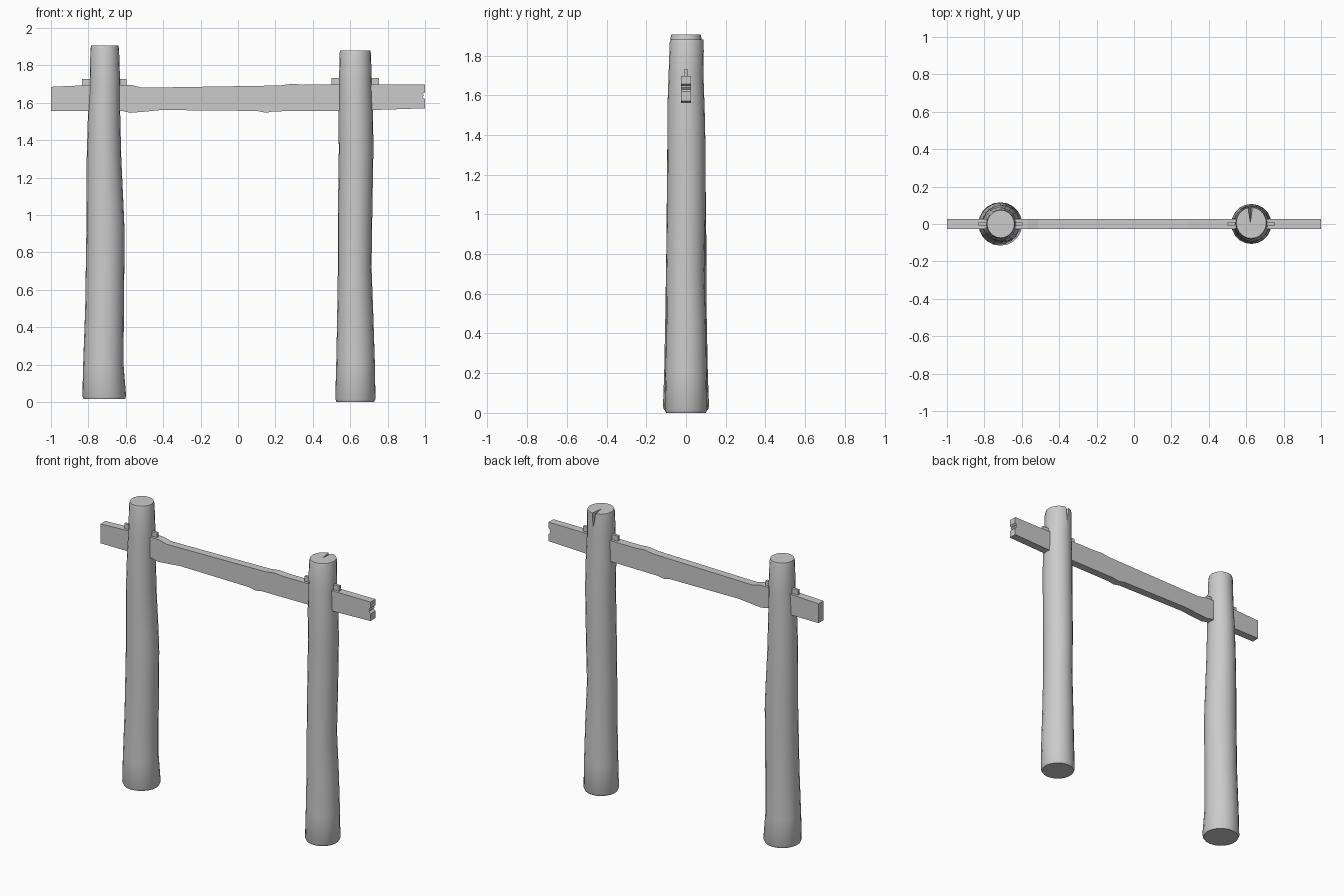
import bpy, bmesh, math
from mathutils import Vector

if "Cube" in bpy.data.objects:
    bpy.data.objects.remove(bpy.data.objects["Cube"])

SIDES = 20


def finish(name, bm, smooth=False):
    bmesh.ops.recalc_face_normals(bm, faces=bm.faces)
    me = bpy.data.meshes.new(name)
    bm.to_mesh(me)
    bm.free()
    ob = bpy.data.objects.new(name, me)
    bpy.context.collection.objects.link(ob)
    bpy.ops.object.select_all(action='DESELECT')
    bpy.context.view_layer.objects.active = ob
    ob.select_set(True)
    if smooth:
        bpy.ops.object.shade_smooth_by_angle(angle=math.radians(35))
    return ob


def log_post(name, rings):
    """Loft rings of (z, left x, right x, y centre, y radius) into a capped log."""
    bm = bmesh.new()
    loops = []
    for z, x0, x1, cy, ry in rings:
        loop = []
        for i in range(SIDES):
            a = math.tau * i / SIDES
            loop.append(bm.verts.new(((x0 + x1) / 2 + (x1 - x0) / 2 * math.cos(a),
                                      cy + ry * math.sin(a), z)))
        loops.append(loop)
    for a, b in zip(loops, loops[1:]):
        for i in range(SIDES):
            j = (i + 1) % SIDES
            bm.faces.new((a[i], a[j], b[j], b[i]))
    bm.faces.new(loops[0][::-1])
    bm.faces.new(loops[-1])
    return finish(name, bm, True)


def plank(name, outline, half):
    """Extrude an x-z outline through the thickness in y."""
    bm = bmesh.new()
    f = bm.faces.new([bm.verts.new((x, -half, z)) for x, z in outline])
    r = bmesh.ops.extrude_face_region(bm, geom=[f])
    vs = [v for v in r['geom'] if isinstance(v, bmesh.types.BMVert)]
    bmesh.ops.translate(bm, verts=vs, vec=(0, 2 * half, 0))
    return finish(name, bm)


# Left post
log_post("left_post", [
    (0.015, -0.825, -0.605, 0, 0.110), (0.03, -0.832, -0.598, 0, 0.116),
    (0.20, -0.828, -0.612, 0, 0.110), (0.50, -0.817, -0.610, 0, 0.104),
    (0.90, -0.811, -0.606, 0.002, 0.100), (1.05, -0.811, -0.612, 0.002, 0.099),
    (1.30, -0.809, -0.624, 0, 0.095), (1.55, -0.802, -0.630, 0, 0.090),
    (1.70, -0.793, -0.630, 0, 0.085), (1.89, -0.789, -0.636, 0, 0.078),
    (1.905, -0.785, -0.640, 0, 0.074)])

# Right post
right = log_post("right_post", [
    (0.0, 0.527, 0.727, 0, 0.100), (0.015, 0.520, 0.735, 0, 0.107),
    (0.20, 0.525, 0.732, 0, 0.104), (0.45, 0.530, 0.724, 0, 0.100),
    (0.72, 0.534, 0.714, -0.004, 0.096), (1.00, 0.534, 0.718, 0.001, 0.097),
    (1.35, 0.539, 0.724, 0.002, 0.096), (1.53, 0.537, 0.722, 0, 0.094),
    (1.70, 0.540, 0.715, 0, 0.088), (1.865, 0.543, 0.711, 0.004, 0.086),
    (1.88, 0.547, 0.707, 0.006, 0.083)])

# Split in the top of the right post
bm = bmesh.new()
for p in [(0.622, 0.005, 1.882), (0.600, 0.13, 1.90), (0.640, 0.13, 1.90),
          (0.625, 0.13, 1.74), (0.622, 0.005, 1.92)]:
    bm.verts.new(Vector(p))
bmesh.ops.convex_hull(bm, input=bm.verts[:])
cutter = finish("split_cutter", bm)
cutter.hide_render = True
mod = right.modifiers.new("split", 'BOOLEAN')
mod.operation = 'DIFFERENCE'
mod.solver = 'EXACT'
mod.object = cutter
bpy.context.view_layer.objects.active = right
bpy.ops.object.modifier_apply(modifier=mod.name)
bpy.data.objects.remove(cutter)

# Weathered crossbeam with a notched right end
plank("crossbeam", [
    (-1, 1.556), (-0.62, 1.556), (-0.575, 1.546), (-0.50, 1.552), (-0.41, 1.561),
    (0.10, 1.556), (0.15, 1.546), (0.19, 1.554), (0.60, 1.557), (1, 1.570),
    (1, 1.618), (0.986, 1.630), (0.994, 1.640), (0.988, 1.647), (1, 1.656),
    (1, 1.697), (0.35, 1.696), (0.29, 1.701), (0.22, 1.692), (-0.51, 1.680),
    (-0.57, 1.695), (-0.75, 1.696), (-1, 1.685)], 0.026)

# Wedges resting on the beam through each post
for name, x0, x1, z in [("left_wedge", -0.835, -0.595, 1.726),
                        ("right_wedge", 0.499, 0.755, 1.731)]:
    plank(name, [(x0, 1.687), (x1, 1.687), (x1, z), (x0, z)], 0.009)
